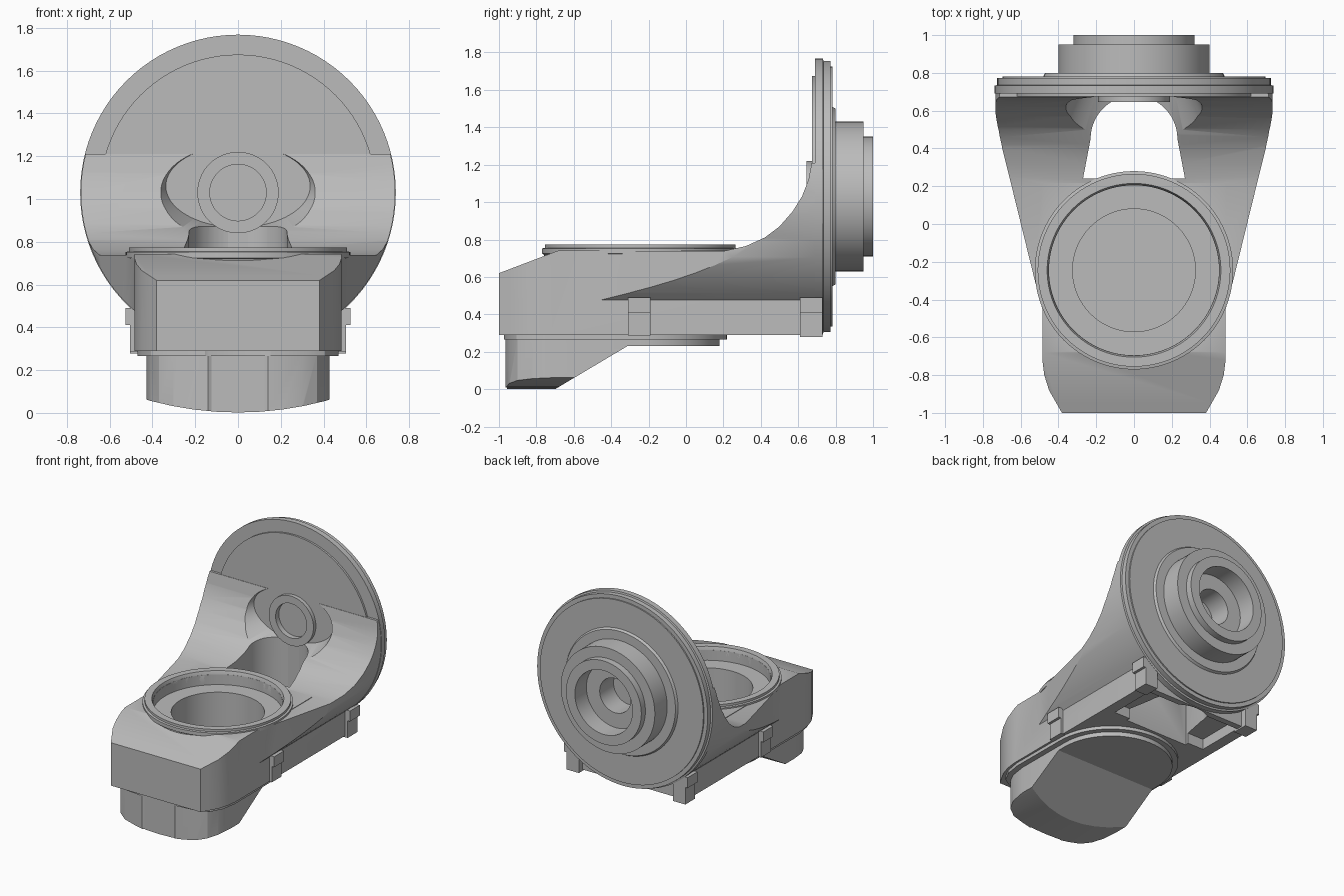
import bpy, bmesh, math
from mathutils import Matrix, Vector

if "Cube" in bpy.data.objects:
    bpy.data.objects.remove(bpy.data.objects["Cube"])

GREY = bpy.data.materials.new("cast_grey")
GREY.use_nodes = True
GREY.diffuse_color = (0.5, 0.5, 0.5, 1)
GREY.node_tree.nodes["Principled BSDF"].inputs["Base Color"].default_value = (0.5, 0.5, 0.5, 1)

AXIS_Z = 1.03      # height of the flange axis
RING_Y = -0.245    # centre of the upright bore


def finish(name, bm):
    bmesh.ops.recalc_face_normals(bm, faces=bm.faces)
    me = bpy.data.meshes.new(name)
    bm.to_mesh(me)
    bm.free()
    me.materials.append(GREY)
    ob = bpy.data.objects.new(name, me)
    bpy.context.collection.objects.link(ob)
    return ob


def prism(name, pts, axis, lo, hi):
    """Extrude a polygon along x (points are y, z) or along z (points are x, y)."""
    bm = bmesh.new()
    place = (lambda p: (lo, p[0], p[1])) if axis == "x" else (lambda p: (p[0], p[1], lo))
    face = bm.faces.new([bm.verts.new(place(p)) for p in pts])
    out = bmesh.ops.extrude_face_region(bm, geom=[face])
    step = Vector((hi - lo, 0, 0)) if axis == "x" else Vector((0, 0, hi - lo))
    moved = [v for v in out["geom"] if isinstance(v, bmesh.types.BMVert)]
    bmesh.ops.translate(bm, verts=moved, vec=step)
    return finish(name, bm)


def lathe(name, profile, axis, centre, steps=96):
    """Turn a closed profile of (radius, position) around the y or z axis."""
    bm = bmesh.new()
    rings = []
    for i in range(steps):
        a = math.tau * i / steps
        c, s = math.cos(a), math.sin(a)
        rings.append([bm.verts.new((r * c, t, r * s) if axis == "y" else (r * c, r * s, t))
                      for r, t in profile])
    n = len(profile)
    for i in range(steps):
        a, b = rings[i], rings[(i + 1) % steps]
        for j in range(n):
            k = (j + 1) % n
            bm.faces.new((a[j], a[k], b[k], b[j]))
    bmesh.ops.translate(bm, verts=bm.verts, vec=centre)
    return finish(name, bm)


def cone(name, r1, r2, axis, lo, hi, centre, wide=1.0):
    """Solid cone or cylinder from lo to hi along y or z, optionally widened in x."""
    bm = bmesh.new()
    bmesh.ops.create_cone(bm, cap_ends=True, segments=96, radius1=r1, radius2=r2, depth=hi - lo)
    bmesh.ops.translate(bm, verts=bm.verts, vec=(0, 0, (lo + hi) / 2))
    if axis == "y":
        bmesh.ops.rotate(bm, verts=bm.verts, matrix=Matrix.Rotation(-math.pi / 2, 3, "X"))
    bmesh.ops.scale(bm, verts=bm.verts, vec=(wide, 1, 1))
    bmesh.ops.translate(bm, verts=bm.verts, vec=centre)
    return finish(name, bm)


def box(name, x, y, z):
    return prism(name, [(x[0], y[0]), (x[1], y[0]), (x[1], y[1]), (x[0], y[1])], "z", *z)


def combine(ob, other, how):
    mod = ob.modifiers.new(how, "BOOLEAN")
    mod.operation, mod.object, mod.solver = how, other, "EXACT"
    bpy.context.view_layer.objects.active = ob
    bpy.ops.object.modifier_apply(modifier=mod.name)
    bpy.data.objects.remove(other)


def sym(pts):
    return pts + [(-x, y) for x, y in reversed(pts) if x > 0]


def smooth(ob):
    bpy.ops.object.select_all(action="DESELECT")
    ob.select_set(True)
    bpy.context.view_layer.objects.active = ob
    bpy.ops.object.shade_smooth_by_angle(angle=math.radians(28))


# Base block with a rounded nose and sloping front top
body = prism("body", [(-1, .29), (-1, .62), (-.68, .742), (.688, .742), (.688, .29)], "x", -.6, .6)
nose = sym([(.485, .72), (.485, -.72), (.475, -.8), (.45, -.88), (.41, -.95), (.37, -1.02)])
combine(body, prism("nose_shape", nose, "z", .1, 1), "INTERSECT")

# Flared neck: swept side profile, tapered plan, round underside
neck = prism("neck", [(-.6, .3), (-.6, .738), (.2, .738), (.32, .765), (.42, .81), (.5, .87),
                      (.57, .95), (.62, 1.03), (.655, 1.12), (.672, 1.21), (.692, 1.21),
                      (.692, .28)], "x", -.9, .9)
plan = sym([(.735, .75), (.733, .58), (.72, .49), (.66, .25), (.53, -.28), (.48, -.47)])
combine(neck, prism("neck_plan", plan, "z", .1, 1.5), "INTERSECT")
combine(neck, cone("neck_round", .735, .735, "y", -1, 1, (0, 0, AXIS_Z)), "INTERSECT")
combine(body, neck, "UNION")

# Pad under the bearing ring
combine(body, cone("pad", .515, .515, "z", .68, .748, (0, RING_Y, 0)), "UNION")

# Hollow around the flange hole, slot behind the ring, bore and underside pocket
combine(body, cone("hollow", .31, .19, "y", .25, .685, (0, 0, 1.06), 1.75), "DIFFERENCE")
arch = [(.23 * math.cos(math.radians(a)), .45 + .23 * math.sin(math.radians(a)))
        for a in range(0, 91, 6)]
arch[-1] = (0, .68)
combine(body, prism("slot", sym([(.27, .24)] + arch), "z", 0, .97), "DIFFERENCE")
combine(body, cone("bore", .325, .325, "z", .34, 1, (0, RING_Y, 0)), "DIFFERENCE")
combine(body, cone("bore_step", .45, .45, "z", .67, 1, (0, RING_Y, 0)), "DIFFERENCE")
combine(body, box("pocket", (-.4, .4), (.27, .64), (.1, .37)), "DIFFERENCE")
smooth(body)

# Bearing ring on top
smooth(lathe("bearing_ring", [(.45, .68), (.525, .725), (.525, .752), (.51, .755), (.51, .773),
                              (.46, .773), (.45, .745)], "z", (0, RING_Y, 0)))

# Flange disc with stepped rear boss and counterbore
smooth(lathe("flange", [(.132, .645), (.19, .645), (.19, .675), (.645, .675), (.645, .69),
                        (.738, .69), (.738, .732), (.725, .735), (.725, .772), (.695, .772),
                        (.695, .782), (.48, .782), (.47, .8), (.4, .8), (.4, .95), (.32, .95),
                        (.32, 1), (.245, 1), (.245, .86), (.132, .86)], "y", (0, 0, AXIS_Z)))

# Foot and its seating plate share one plan
back = [(.425 * math.cos(math.radians(a)), RING_Y + .425 * math.sin(math.radians(a)))
        for a in range(90, -1, -6)]
back[0] = (0, RING_Y + .425)
foot_plan = sym(back + [(.428, -.7), (.41, -.82), (.37, -.9), (.3, -.945), (.14, -.965),
                        (.125, -.957), (0, -.957)])
foot = prism("foot", foot_plan, "z", -.1, .28)
combine(foot, prism("foot_side", [(-1.1, -.2), (-.7, 0), (-.31, .232), (.4, .232), (.4, .4),
                                  (-1.1, .4)], "x", -1, 1), "INTERSECT")
combine(foot, cone("foot_belly", 1.57, 1.57, "y", -2, 2, (0, 0, 1.572)), "INTERSECT")
smooth(foot)
seat = [(x * 1.1, RING_Y + (y - RING_Y) * (1.09 if y > RING_Y else 1.01)) for x, y in foot_plan]
smooth(prism("seating_plate", seat, "z", .265, .295))

# Side lugs along the lower rails
for side, tag in ((1, "left"), (-1, "right")):
    for place, y0, y1, low in (("front", -.31, -.19, .288), ("rear", .61, .73, .278)):
        for part, out, z in (("lower", .505, (low, .41)), ("upper", .525, (.41, .49))):
            xs = sorted((side * .4, side * out))
            box(f"{tag}_{place}_lug_{part}", xs, (y0, y1), z)
